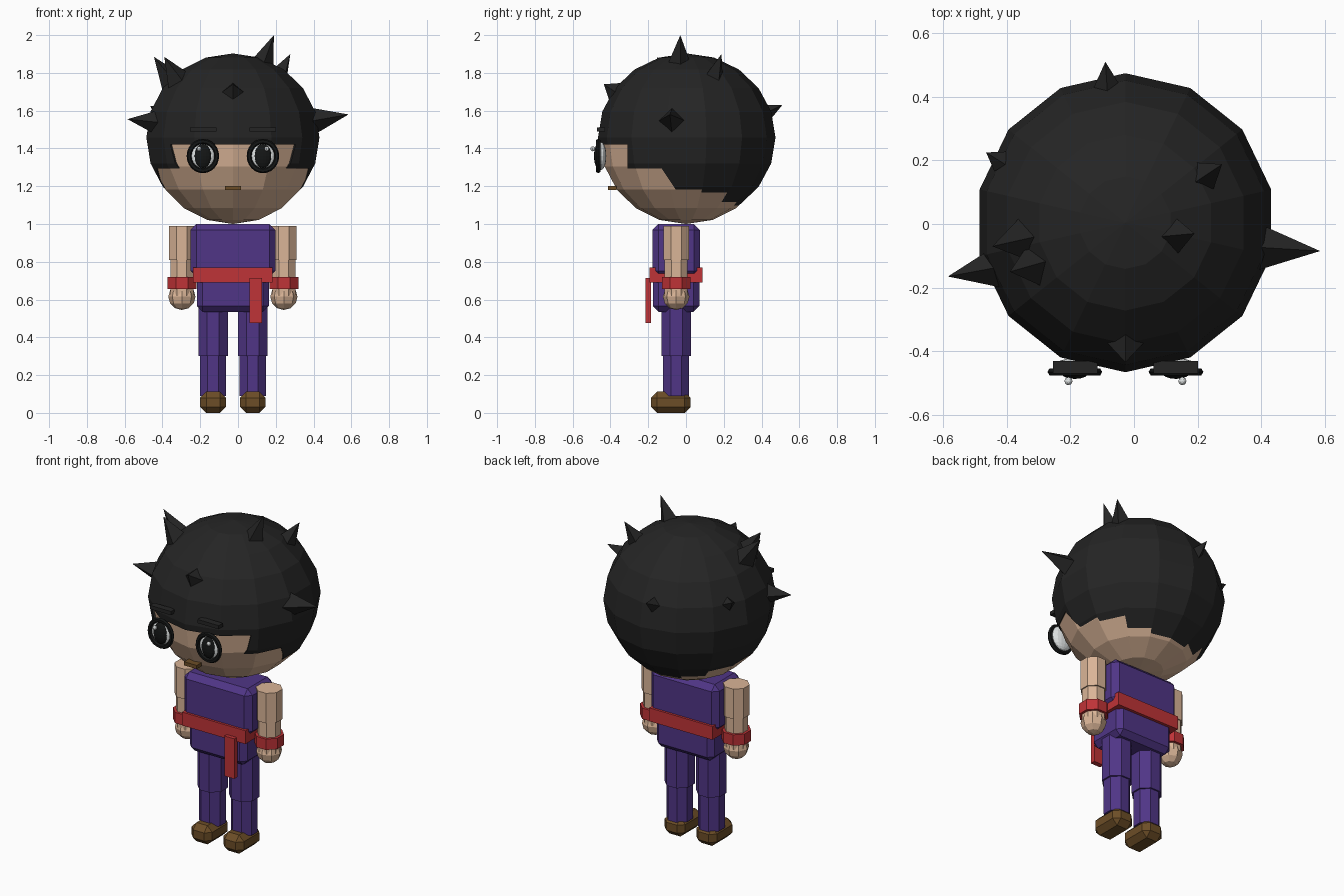
import bpy, bmesh, math
from mathutils import Vector, Matrix

if "Cube" in bpy.data.objects:
    bpy.data.objects.remove(bpy.data.objects["Cube"])

def material(name, rgb):
    m = bpy.data.materials.new(name)
    m.diffuse_color = (*rgb, 1)
    m.use_nodes = True
    m.node_tree.nodes["Principled BSDF"].inputs["Base Color"].default_value = m.diffuse_color
    return m

HAIR = material("hair_black", (0.018, 0.018, 0.018))
SKIN = material("skin", (0.70, 0.46, 0.31))
PURPLE = material("purple_cloth", (0.08, 0.036, 0.24))
RED = material("red_cloth", (0.52, 0.033, 0.038))
BROWN = material("brown_leather", (0.15, 0.075, 0.02))
BLACK = material("eye_black", (0.007, 0.008, 0.008))
WHITE = material("eye_white", (0.75, 0.78, 0.78))

CX, CY = -0.027, -0.052   # body centre line

def finish(name, bm, mat):
    bmesh.ops.recalc_face_normals(bm, faces=bm.faces)
    me = bpy.data.meshes.new(name)
    bm.to_mesh(me)
    bm.free()
    me.materials.append(mat)
    ob = bpy.data.objects.new(name, me)
    bpy.context.collection.objects.link(ob)
    return ob

def box(name, centre, size, mat, bevel=0):
    bm = bmesh.new()
    bmesh.ops.create_cube(bm, size=1)
    bmesh.ops.scale(bm, vec=size, verts=bm.verts)
    bmesh.ops.translate(bm, vec=centre, verts=bm.verts)
    if bevel:
        bmesh.ops.bevel(bm, geom=bm.edges[:], offset=bevel, segments=1, affect='EDGES')
    return finish(name, bm, mat)

def ball_mesh(centre, radii, segs, rings):
    bm = bmesh.new()
    bmesh.ops.create_uvsphere(bm, u_segments=segs, v_segments=rings, radius=1)
    bmesh.ops.scale(bm, vec=radii, verts=bm.verts)
    bmesh.ops.translate(bm, vec=centre, verts=bm.verts)
    return bm

def ball(name, centre, radii, segs, rings, mat):
    return finish(name, ball_mesh(centre, radii, segs, rings), mat)

def limb(name, x, y, z0, z1, half_width, mat):
    """Eight-sided column with flat sides facing the axes."""
    bm = bmesh.new()
    r = half_width / math.cos(math.pi / 8)
    m = Matrix.Translation((x, y, (z0 + z1) / 2)) @ Matrix.Rotation(math.pi / 8, 4, 'Z')
    bmesh.ops.create_cone(bm, cap_ends=True, segments=8, radius1=r, radius2=r,
                          depth=z1 - z0, matrix=m)
    return finish(name, bm, mat)

def spike(name, base, tip, radius):
    base, tip = Vector(base), Vector(tip)
    d = tip - base
    base = base - d * 0.15          # root it in the hair
    radius *= 1.15
    d = tip - base
    m = Matrix.Translation((base + tip) / 2) @ d.to_track_quat('Z', 'Y').to_matrix().to_4x4()
    bm = bmesh.new()
    bmesh.ops.create_cone(bm, cap_ends=True, segments=4, radius1=radius, radius2=0,
                          depth=d.length, matrix=m)
    return finish(name, bm, HAIR)

# Head
ball("head", (CX, 0.0, 1.44), (0.452, 0.452, 0.44), 14, 10, SKIN)

# Hair cap with the face opening cut out of it
HEM, LOCK, FRONT, SIDE, SLOPE = 1.42, 1.295, -0.31, -0.13, 0.667
bm = ball_mesh((CX, 0.004, 1.458), (0.47, 0.47, 0.445), 14, 10)
for co, no in (((0, 0, HEM), (0, 0, 1)), ((0, 0, LOCK), (0, 0, 1)),
               ((0, FRONT, 0), (0, 1, 0)), ((0, SIDE, LOCK), (0, 1, SLOPE))):
    bmesh.ops.bisect_plane(bm, geom=bm.verts[:] + bm.edges[:] + bm.faces[:],
                           plane_co=co, plane_no=no)
opening = []
for f in bm.faces:
    c = f.calc_center_median()
    if (c.z < HEM and c.y < FRONT) or (c.z < LOCK and c.y < SIDE + (LOCK - c.z) * SLOPE):
        opening.append(f)
bmesh.ops.delete(bm, geom=opening, context='FACES')
hair = finish("hair", bm, HAIR)
thick = hair.modifiers.new("thickness", 'SOLIDIFY')
thick.thickness = 0.015
thick.offset = -1

# Hair spikes: base, tip, radius
spikes = [
    ((0.42, -0.075, 1.55), (0.585, -0.085, 1.58), 0.062),
    ((-0.45, -0.14, 1.54), (-0.585, -0.165, 1.555), 0.056),
    ((0.135, -0.035, 1.86), (0.19, -0.03, 2.0), 0.056),
    ((0.22, 0.15, 1.79), (0.277, 0.188, 1.90), 0.052),
    ((-0.355, -0.05, 1.76), (-0.445, -0.07, 1.885), 0.062),
    ((-0.32, -0.13, 1.77), (-0.39, -0.15, 1.885), 0.062),
    ((-0.027, -0.36, 1.69), (-0.027, -0.435, 1.74), 0.07),
    ((-0.085, 0.435, 1.595), (-0.09, 0.51, 1.63), 0.04),
    ((-0.425, 0.20, 1.60), (-0.465, 0.225, 1.625), 0.032),
]
for i, (b, t, r) in enumerate(spikes):
    spike(f"hair_spike_{i + 1}", b, t, r)

# Eyes and brows
for side, s in (("left", -1), ("right", 1)):
    x = CX + s * 0.159
    bpy.ops.mesh.primitive_torus_add(location=(x, -0.465, 1.36), rotation=(math.pi / 2, 0, 0),
                                     major_radius=0.073, minor_radius=0.013,
                                     major_segments=24, minor_segments=6)
    rim = bpy.context.object
    rim.name = side + "_eye_rim"
    rim.scale.y = 1.06
    rim.data.materials.append(BLACK)
    ball(side + "_eye_white", (x, -0.45, 1.36), (0.068, 0.028, 0.074), 16, 10, WHITE)
    ball(side + "_pupil", (x, -0.465, 1.36), (0.046, 0.022, 0.064), 16, 10, BLACK)
    ball(side + "_eye_glint", (x + s * 0.02, -0.494, 1.398), (0.013,) * 3, 8, 6, WHITE)
    box(side + "_brow", (CX + s * 0.158, -0.45, 1.5), (0.14, 0.04, 0.022), HAIR)

# Mouth
box("mouth", (CX, -0.39, 1.19), (0.084, 0.045, 0.022), BROWN)

# Torso, belt and sash
box("chest", (CX, CY, 0.86), (0.45, 0.252, 0.28), PURPLE, 0.032)
box("hips", (CX, CY, 0.655), (0.38, 0.245, 0.24), PURPLE, 0.03)
box("belt", (CX, CY, 0.73), (0.42, 0.28, 0.08), RED)
box("sash_tail", (0.093, -0.2, 0.595), (0.066, 0.03, 0.24), RED)

# Arms and legs
for side, s in (("left", -1), ("right", 1)):
    x = CX + s * 0.27
    limb(side + "_upper_arm", x, CY, 0.81, 0.99, 0.068, SKIN)
    limb(side + "_forearm", x, CY, 0.62, 0.82, 0.061, SKIN)
    limb(side + "_wristband", x, CY, 0.655, 0.72, 0.076, RED)
    ball(side + "_hand", (x, CY, 0.615), (0.072, 0.07, 0.07), 8, 6, SKIN)
    x = CX + s * 0.105
    limb(side + "_thigh", x, CY, 0.30, 0.56, 0.078, PURPLE)
    limb(side + "_shin", x, CY, 0.09, 0.31, 0.069, PURPLE)
    box(side + "_shoe", (x, -0.08, 0.056), (0.136, 0.21, 0.112), BROWN, 0.032)
